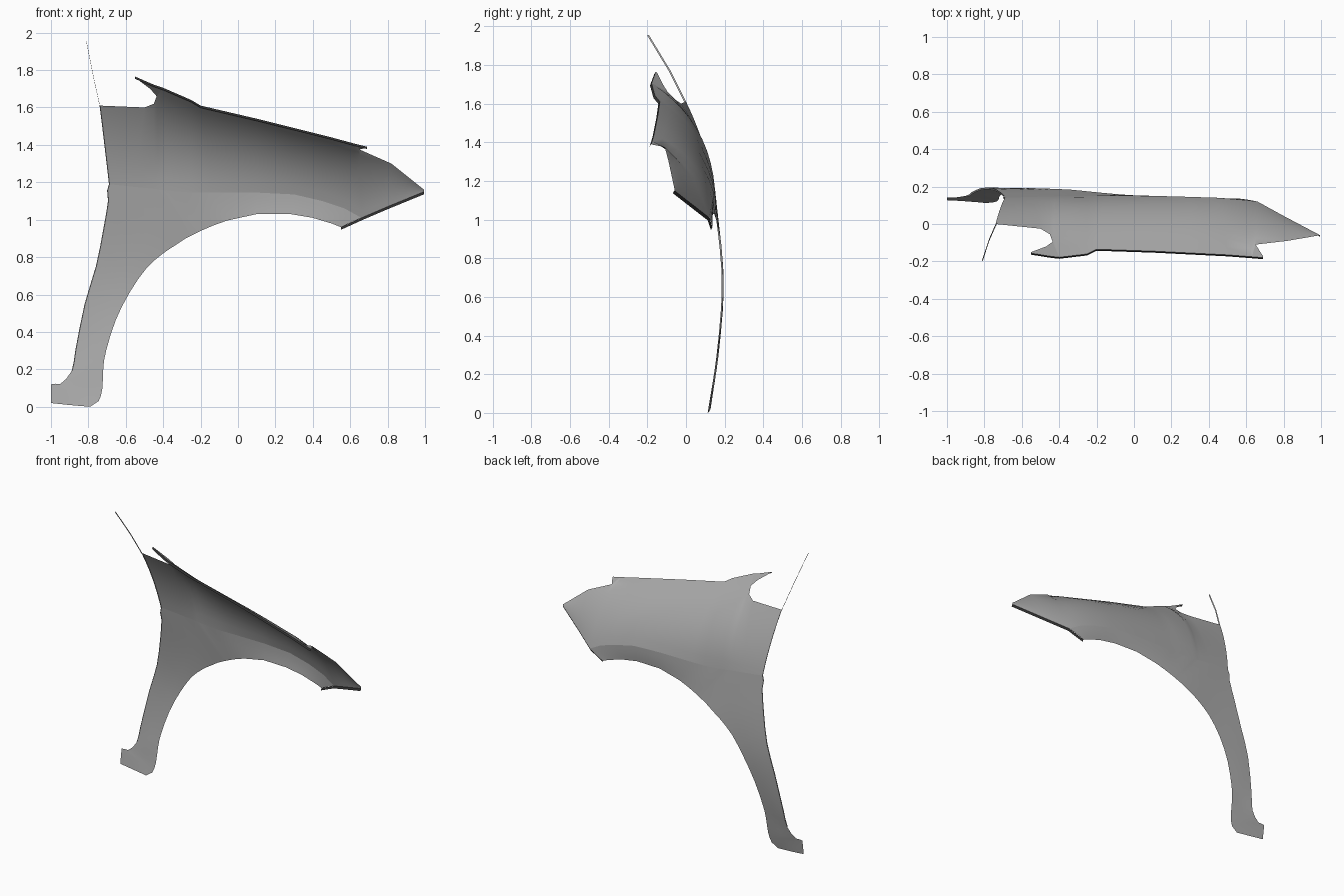
import bpy, bmesh, math
from mathutils import Vector as V

if "Cube" in bpy.data.objects:
    bpy.data.objects.remove(bpy.data.objects["Cube"])


def material(name, shade):
    mat = bpy.data.materials.new(name)
    mat.diffuse_color = (shade, shade, shade, 1)
    mat.use_nodes = True
    mat.node_tree.nodes["Principled BSDF"].inputs["Base Color"].default_value = mat.diffuse_color
    return mat


PAINT = material("grey_panel", .4)
DARK = material("dark_lip", .03)


def make_object(name, rows, mat=PAINT):
    """Skin a grid of point rows into a smooth-shaded sheet."""
    bm = bmesh.new()
    grid = [[bm.verts.new(p) for p in row] for row in rows]
    for a, b in zip(grid, grid[1:]):
        for i in range(len(a) - 1):
            bm.faces.new((a[i], b[i], b[i + 1], a[i + 1]))
    bmesh.ops.remove_doubles(bm, verts=bm.verts, dist=0.0005)
    mesh = bpy.data.meshes.new(name)
    bm.to_mesh(mesh)
    bm.free()
    mesh.materials.append(mat)
    obj = bpy.data.objects.new(name, mesh)
    bpy.context.collection.objects.link(obj)
    bpy.context.view_layer.objects.active = obj
    obj.select_set(True)
    bpy.ops.object.shade_smooth_by_angle(angle=math.radians(25))
    obj.select_set(False)
    return obj


def section(a, b, bulge, n):
    """Bowed line from a to b, swelling outward in the yz plane."""
    a, b = V(a), V(b)
    d = b - a
    out = V((0, d.z, -d.y))
    if out.length > 0:
        out.normalize()
    return [a.lerp(b, i / n) + out * bulge * 4 * (i / n) * (1 - i / n)
            for i in range(n + 1)]


def strip(name, points, offset, mat=PAINT):
    """Narrow folded lip along an edge."""
    return make_object(name, [[V(p), V(p) + V(offset)] for p in points], mat)


def refine(points, smooth_to):
    """Add midpoints: rounded up to index smooth_to, straight after it."""
    pts = [V(p) for p in points]
    out = [pts[0]]
    for i in range(len(pts) - 1):
        mid = (pts[i] + pts[i + 1]) / 2
        if 0 < i < smooth_to and i + 2 < len(pts):
            mid = mid * 1.125 - (pts[i - 1] + pts[i + 2]) / 16
        out += [mid, pts[i + 1]]
    return out


# side curvature of the panel: (z, y)
PROFILE = [(0, .112), (.2, .145), (.4, .175), (.65, .194), (.85, .185),
           (1.0, .166), (1.19, .14)]


def side_y(x, z):
    for (z0, y0), (z1, y1) in zip(PROFILE, PROFILE[1:]):
        if z <= z1:
            break
    return y0 + (y1 - y0) * (z - z0) / (z1 - z0) - .04 * max(0, x + .3)


# upper panel: crease line, top edge, outward bulge
crease = [(-.69, .14, 1.19), (-.55, .145, 1.175), (-.45, .147, 1.165),
          (-.42, .148, 1.16), (-.38, .15, 1.155), (-.25, .15, 1.145),
          (-.15, .152, 1.145), (.1, .15, 1.145), (.3, .145, 1.135),
          (.45, .14, 1.10), (.57, .13, 1.06), (.66, .12, 1.01),
          (.8, .043, 1.07), (.995, -.06, 1.15)]
top = [(-.74, 0, 1.61), (-.5, -.025, 1.60), (-.45, -.055, 1.62),
       (-.435, -.095, 1.66), (-.40, -.178, 1.705), (-.25, -.16, 1.64),
       (-.2, -.135, 1.61), (.1, -.145, 1.54), (.3, -.155, 1.49),
       (.5, -.165, 1.44), (.63, -.175, 1.405), (.65, -.11, 1.375),
       (.82, -.09, 1.30), (.995, -.06, 1.16)]
bulge = [.015, .025, .037, .05, .08, .07, .06, .055, .05, .05, .045, .03, .015, 0]
make_object("upper_panel",
            [section(a, b, k, 10) for a, b, k in zip(crease, top, bulge)])

# wheel arch and rear leg: rear edge runs up into the crease
rear = [(-1, .02), (-1, .12), (-.95, .122), (-.89, .19), (-.87, .3),
        (-.82, .55), (-.76, .75), (-.72, .95), (-.695, 1.1)]
arch = [(-.79, 0), (-.745, .03), (-.725, .1), (-.72, .21), (-.705, .3),
        (-.655, .46), (-.58, .61), (-.49, .74), (-.4, .82), (-.34, .86),
        (-.28, .9), (-.24, .92), (-.22, .93), (-.2, .94), (-.13, .97),
        (-.06, .995), (.1, 1.03), (.28, 1.03), (.4, 1.01), (.5, .98), (.55, .96)]
rear = [(x, side_y(x, z) + .012 * max(0, 1 - z), z) for x, z in rear]
arch = [(x, side_y(x, z), z) for x, z in arch]
outer = refine(rear + crease[:12], 9)
inner = refine(arch, 9)
make_object("wheel_arch_and_leg",
            [section(a, b, .002, 4) for a, b in zip(inner, outer)])

# mounting horn at the rear of the top edge
make_object("rear_horn", [[(-.435, -.095, 1.66), (-.40, -.178, 1.705)],
                          [(-.47, -.12, 1.70), (-.45, -.172, 1.722)],
                          [(-.55, -.15, 1.76), (-.55, -.156, 1.765)]])

# small tab at the front notch
make_object("front_tab", [[(.63, -.175, 1.405), (.65, -.11, 1.375)],
                          [(.69, -.18, 1.39), (.69, -.172, 1.387)]])

# folded lips
strip("top_lip", [(-.55, -.156, 1.765), (-.45, -.172, 1.722)] + top[4:11]
      + [(.69, -.18, 1.39)], (0, -.008, -.012), DARK)
strip("nose_lip", [arch[-1], crease[11], crease[12], crease[13]],
      (0, -.008, -.014), DARK)
strip("rear_lip", outer[6:19] + section(crease[0], top[0], .015, 10)[1:],
      (.003, -.01, 0))

# thin pillar strip rising from the rear corner
strip("pillar_strip", [(-.74, 0, 1.61), (-.775, -.08, 1.77), (-.812, -.192, 1.955)],
      (.002, -.009, -.002))
